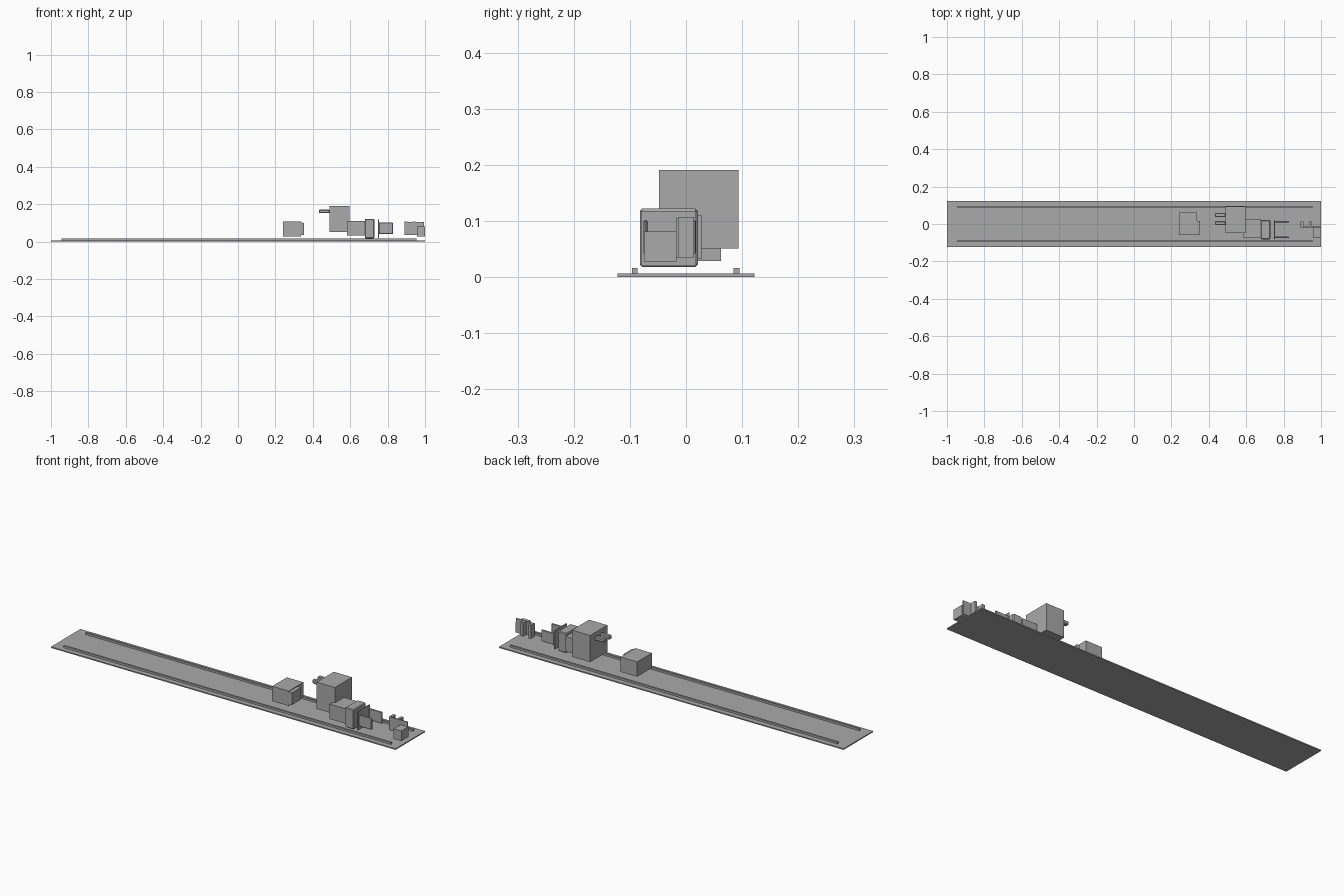
import bpy
import bmesh

cube = bpy.data.objects.get("Cube")
if cube:
    bpy.data.objects.remove(cube, do_unlink=True)

grey = bpy.data.materials.new("machine grey")
grey.use_nodes = True
colour = (0.4, 0.4, 0.4, 1)
grey.diffuse_color = colour
grey.node_tree.nodes["Principled BSDF"].inputs["Base Color"].default_value = colour


def box(name, x, y, z, taper_axis=None, taper=1.0):
    """Box from (low, high) ranges; the high end of taper_axis may shrink."""
    bm = bmesh.new()
    bmesh.ops.create_cube(bm, size=1)
    for v in bm.verts:
        if taper_axis is not None and v.co[taper_axis] > 0:
            for i in range(3):
                if i != taper_axis:
                    v.co[i] *= taper
        for i, (lo, hi) in enumerate((x, y, z)):
            v.co[i] = (lo + hi) / 2 + v.co[i] * (hi - lo)
    mesh = bpy.data.meshes.new(name)
    bm.to_mesh(mesh)
    bm.free()
    mesh.materials.append(grey)
    obj = bpy.data.objects.new(name, mesh)
    bpy.context.collection.objects.link(obj)
    return obj


def chamfer(obj, width):
    mod = obj.modifiers.new("chamfer", "BEVEL")
    mod.width = width
    mod.segments = 1


# Long base plate with a rail along each side
box("base_plate", (-1, 1), (-0.122, 0.122), (0, 0.006))
for side, y in (("front", -0.091), ("back", 0.09)):
    box(side + "_rail", (-0.945, 0.955), (y - 0.005, y + 0.005), (0.005, 0.016))

# Separate housing with a tapered port
box("small_housing", (0.24, 0.336), (-0.06, 0.062), (0.029, 0.107))
box("small_housing_port", (0.336, 0.352), (-0.06, 0.018), (0.034, 0.103), 0, 0.92)

# Tall housing with two pegs
box("tall_housing", (0.49, 0.596), (-0.048, 0.094), (0.051, 0.191))
for n, y in enumerate((0.005, 0.048)):
    peg = box(f"peg_{n + 1}", (0.433, 0.49), (y - 0.011, y + 0.011), (0.152, 0.172))
    chamfer(peg, 0.004)

# Coupling block and flange
box("coupling_block", (0.583, 0.68), (-0.073, 0.028), (0.032, 0.11))
flange = box("flange", (0.678, 0.729), (-0.082, 0.021), (0.018, 0.122))
chamfer(flange, 0.004)

# Thin divider and a pair of side cheeks
box("divider_plate", (0.748, 0.753), (-0.08, 0.018), (0.02, 0.118))
for side, y in (("front", -0.072), ("back", 0.013)):
    cheek = box(side + "_cheek", (0.753, 0.829), (y - 0.004, y + 0.004), (0.04, 0.102))
    chamfer(cheek, 0.003)

# End bracket: upright plate, two posts behind it and a block in front
box("end_plate", (0.89, 0.995), (-0.018, -0.013), (0.035, 0.105))
for side, x in (("inner", 0.898), ("outer", 0.943)):
    box(side + "_post", (x - 0.007, x + 0.007), (-0.014, 0.014), (0.035, 0.107))
box("end_block", (0.956, 1), (-0.075, -0.017), (0.028, 0.081))
